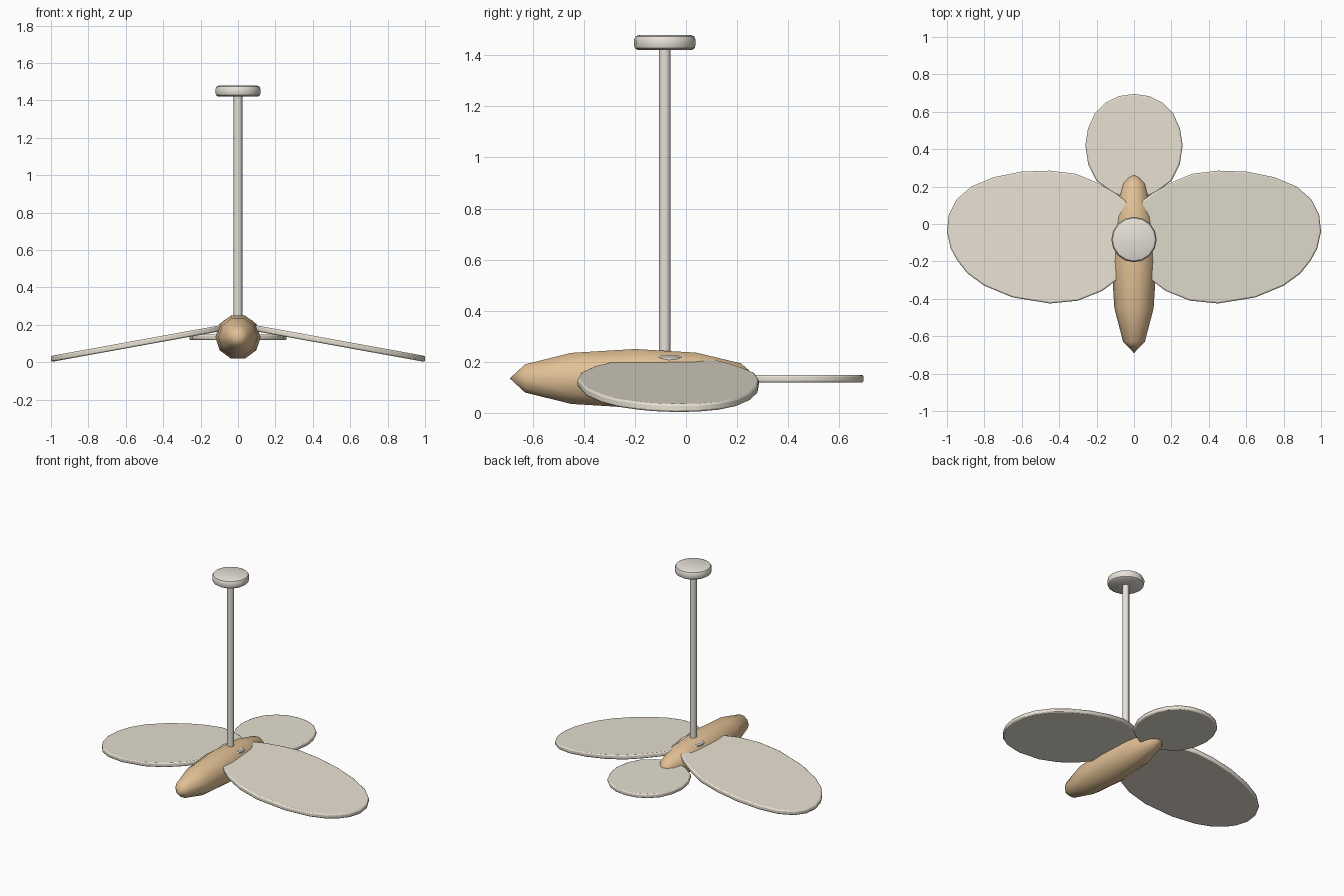
import bpy, bmesh, math
from mathutils import Matrix

if "Cube" in bpy.data.objects:
    bpy.data.objects.remove(bpy.data.objects["Cube"])


def material(name, color):
    m = bpy.data.materials.new(name)
    m.diffuse_color = (*color, 1)
    m.use_nodes = True
    m.node_tree.nodes["Principled BSDF"].inputs["Base Color"].default_value = m.diffuse_color
    return m


wood = material("wood", (0.76, 0.53, 0.30))
cream = material("cream", (0.80, 0.75, 0.64))
ivory = material("ivory", (0.80, 0.76, 0.69))


def finish(name, bm, mat):
    bmesh.ops.recalc_face_normals(bm, faces=bm.faces)
    me = bpy.data.meshes.new(name)
    bm.to_mesh(me)
    bm.free()
    me.materials.append(mat)
    ob = bpy.data.objects.new(name, me)
    bpy.context.collection.objects.link(ob)
    bpy.ops.object.select_all(action='DESELECT')
    ob.select_set(True)
    bpy.context.view_layer.objects.active = ob
    bpy.ops.object.shade_smooth_by_angle(angle=math.radians(40))
    return ob


def lathe(name, profile, sides, matrix, mat):
    """Spin (radius, height) points round local z, closing both ends."""
    bm = bmesh.new()
    rings = []
    for r, h in profile:
        n = 1 if r == 0 else sides
        rings.append([bm.verts.new((r * math.cos(2 * math.pi * i / sides),
                                    r * math.sin(2 * math.pi * i / sides), h)) for i in range(n)])
    for a, b in zip(rings, rings[1:]):
        for i in range(sides):
            j = (i + 1) % sides
            q = [a[i % len(a)], a[j % len(a)], b[j % len(b)], b[i % len(b)]]
            bm.faces.new(list(dict.fromkeys(q)))
    for ring in (rings[0], rings[-1]):
        if len(ring) > 1:
            bm.faces.new(ring)
    bm.transform(matrix)
    return finish(name, bm, mat)


def blade(name, outline, top, slope, thick, mat):
    """Flat rounded-edge panel whose height falls off with x."""
    bm = bmesh.new()
    f = bm.faces.new([bm.verts.new((x, y, top - slope * x)) for x, y in outline])
    ext = bmesh.ops.extrude_face_region(bm, geom=[f])
    for v in ext["geom"]:
        if isinstance(v, bmesh.types.BMVert):
            v.co.z -= thick
    ob = finish(name, bm, mat)
    bev = ob.modifiers.new("edge", 'BEVEL')
    bev.width, bev.segments = 0.008, 2
    bev.limit_method, bev.angle_limit = 'ANGLE', math.radians(65)
    return ob


# spindle-shaped body, lying along y
body = [(0, -0.69), (0.058, -0.63), (0.105, -0.45), (0.121, -0.20),
        (0.106, 0.04), (0.062, 0.215), (0.035, 0.245), (0, 0.27)]
lathe("body", body, 10,
      Matrix.Translation((0, 0, 0.135)) @ Matrix.Rotation(-math.pi / 2, 4, 'X'), wood)

# pair of drooping side blades
side = [(0.04, 0.12), (0.1, 0.165), (0.2, 0.222), (0.31, 0.268), (0.45, 0.285), (0.6, 0.28),
        (0.75, 0.25), (0.87, 0.2), (0.95, 0.13), (0.99, 0.05), (1.0, -0.04),
        (0.98, -0.13), (0.945, -0.195), (0.89, -0.265), (0.8, -0.33), (0.65, -0.392),
        (0.45, -0.425), (0.3, -0.41), (0.17, -0.358), (0.08, -0.29), (0.03, -0.15), (0.025, 0.05)]
wings = blade("side_blades", side, 0.215, 0.181, 0.032, cream)
wings.modifiers.new("mirror", 'MIRROR')

# rounded rear blade
half = [(0.03, 0.13), (0.12, 0.17), (0.2, 0.23), (0.245, 0.32), (0.26, 0.42),
        (0.246, 0.51), (0.21, 0.59), (0.15, 0.65), (0.08, 0.684)]
rear = half + [(0, 0.695)] + [(-x, y) for x, y in reversed(half)]
blade("rear_blade", rear, 0.149, 0, 0.031, cream)

# hanging rod, its collar and the ceiling mount
at = Matrix.Translation((0, -0.083, 0))
lathe("rod", [(0.023, 0.2), (0.023, 1.44)], 12, at, ivory)
lathe("rod_collar", [(0.083, 0.2), (0.083, 0.218), (0.075, 0.225)], 16,
      Matrix.Translation((0, -0.07, 0)), ivory)
lathe("ceiling_mount", [(0.105, 1.42), (0.117, 1.428), (0.121, 1.442), (0.121, 1.46),
                        (0.115, 1.474), (0.1, 1.48)], 16, at, ivory)
